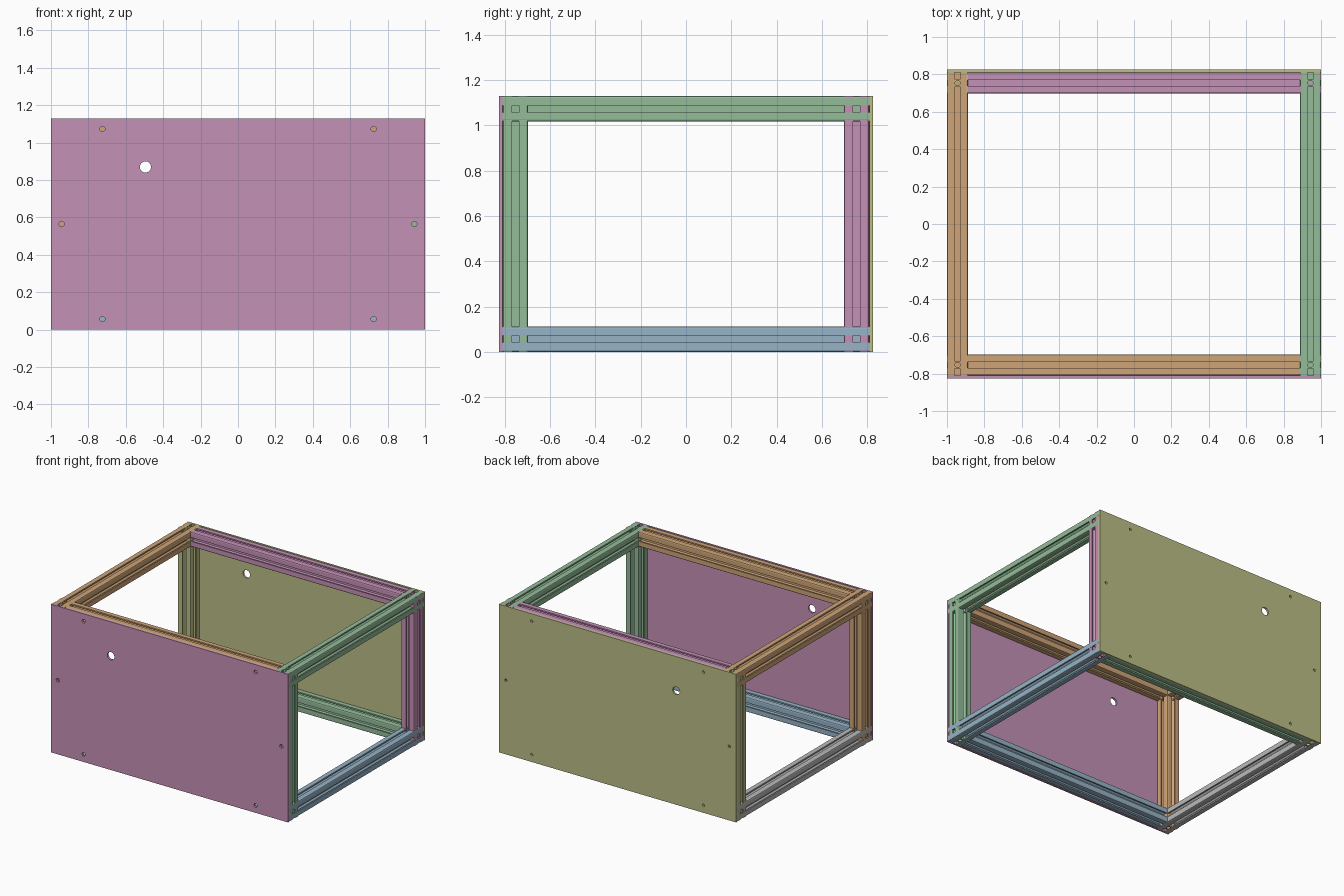
import bpy
from math import sin, cos, pi

cube = bpy.data.objects.get("Cube")
if cube:
    bpy.data.objects.remove(cube)

# Overall sizes
BEAM = 0.113
DEPTH = 1.62      # frame depth between the panels
HEIGHT = 1.13
PANEL = 0.015
X = 1 - BEAM / 2
Y = DEPTH / 2 - BEAM / 2
LOW, HIGH = BEAM / 2, HEIGHT - BEAM / 2


def material(name, rgb):
    linear = [((c / 255 + 0.055) / 1.055) ** 2.4 for c in rgb] + [1]
    mat = bpy.data.materials.new(name)
    mat.use_nodes = True
    mat.diffuse_color = linear
    mat.node_tree.nodes["Principled BSDF"].inputs["Base Color"].default_value = linear
    return mat


mauve = material("mauve", (197, 145, 183))
olive = material("olive", (188, 191, 135))
tan = material("tan", (207, 165, 120))
green = material("green", (149, 188, 154))
blue = material("slate blue", (150, 179, 198))
grey = material("grey", (186, 186, 186))


def circle(x, y, r, n=16):
    return [(x + r * cos(2 * pi * i / n), y + r * sin(2 * pi * i / n)) for i in range(n)]


def extrusion(name, loops, length, rotation, location, mat):
    """Solid prism from closed outlines; inner outlines become holes."""
    curve = bpy.data.curves.new(name, "CURVE")
    curve.dimensions = "2D"
    curve.fill_mode = "BOTH"
    curve.extrude = length / 2
    for loop in loops:
        spline = curve.splines.new("POLY")
        spline.points.add(len(loop) - 1)
        for point, (x, y) in zip(spline.points, loop):
            point.co = (x, y, 0, 1)
        spline.use_cyclic_u = True
    obj = bpy.data.objects.new(name, curve)
    bpy.context.collection.objects.link(obj)
    obj.rotation_euler = rotation
    obj.location = location
    curve.materials.append(mat)
    bpy.ops.object.select_all(action="DESELECT")
    obj.select_set(True)
    bpy.context.view_layer.objects.active = obj
    bpy.ops.object.convert(target="MESH")
    bpy.ops.object.shade_flat()


def slot_section(scale=1):
    """Square section with a T slot in each side, rounded corners and a centre bore."""
    half = [(3.9, 2.9), (6.5, 5.5), (8.2, 5.5), (8.2, 2.7), (10, 2.7), (10, 8.5), (9.56, 9.56)]
    side = [(x, -y) for x, y in reversed(half[:-1])] + half
    k = BEAM / 20 * scale
    outline = []
    for turn in range(4):
        outline += [(x * k, y * k) for x, y in side]
        side = [(-y, x) for x, y in side]
    return [outline, circle(0, 0, 2.5 * k, 12)]


ALONG_X, ALONG_Y, ALONG_Z = (0, pi / 2, 0), (pi / 2, 0, 0), (0, 0, 0)

# Side rails, running front to back
for name, x, z, mat in (("left_top_rail", X, HIGH, green), ("left_bottom_rail", X, LOW, blue),
                        ("right_top_rail", -X, HIGH, tan), ("right_bottom_rail", -X, LOW, grey)):
    extrusion(name, slot_section(), DEPTH, ALONG_Y, (x, 0, z), mat)

# Corner posts, a hair slimmer than the rails they cross
for name, x, y, mat in (("front_left_post", X, -Y, green), ("back_left_post", X, Y, mauve),
                        ("front_right_post", -X, -Y, tan), ("back_right_post", -X, Y, olive)):
    extrusion(name, slot_section(0.99), HEIGHT - 0.001, ALONG_Z, (x, y, HEIGHT / 2), mat)

# Cross rails, fitted between the side rails
for name, y, z, mat in (("front_top_rail", -Y, HIGH, tan), ("front_bottom_rail", -Y, LOW, blue),
                        ("back_top_rail", Y, HIGH, mauve), ("back_bottom_rail", Y, LOW, green)):
    extrusion(name, slot_section(), 2 - 2 * BEAM, ALONG_X, (0, y, z), mat)

# Panels with screw holes and one cable hole; the back screw holes are smaller
h = HEIGHT / 2
screws = [(0.725 * s, t * (h - BEAM / 2)) for s in (-1, 1) for t in (-1, 1)] + [(-X, 0), (X, 0)]
panel = [[(-1, -h), (1, -h), (1, h), (-1, h)], circle(-0.495, 0.87 - h, 0.03, 24)]
for name, s, r, mat in (("front_panel", -1, 0.014, mauve), ("back_panel", 1, 0.01, olive)):
    holes = [circle(x, z, r) for x, z in screws]
    extrusion(name, panel + holes, PANEL, ALONG_Y, (0, s * (DEPTH + PANEL) / 2, h), mat)
